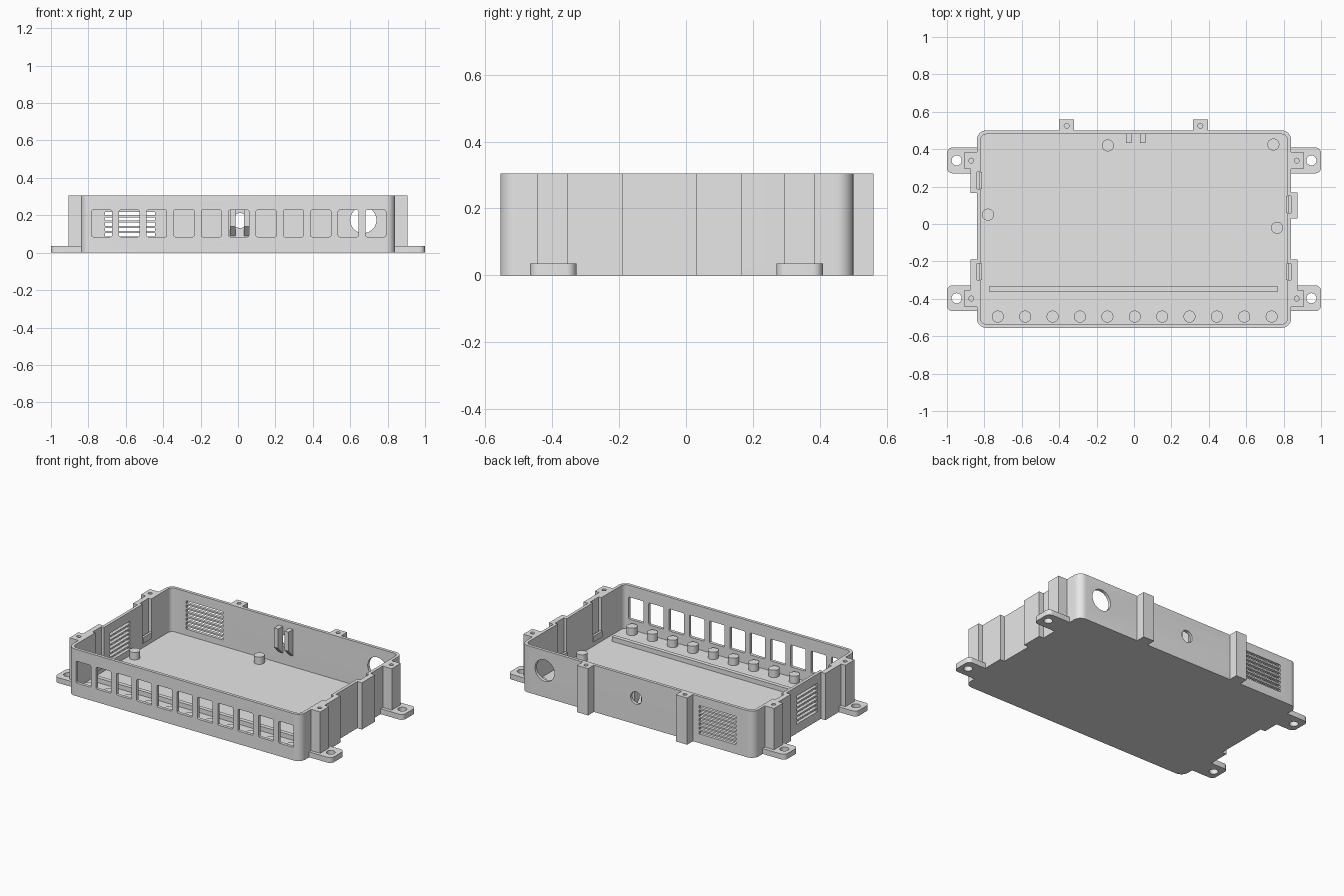
import bpy, bmesh, math
from mathutils import Matrix

if "Cube" in bpy.data.objects:
    bpy.data.objects.remove(bpy.data.objects["Cube"])

H, FLOOR = 0.305, 0.02
grey = bpy.data.materials.new("grey plastic")
grey.diffuse_color = (0.8, 0.8, 0.8, 1)
grey.use_nodes = True
grey.node_tree.nodes["Principled BSDF"].inputs["Base Color"].default_value = grey.diffuse_color


def make(name, bm):
    bmesh.ops.recalc_face_normals(bm, faces=bm.faces[:])
    me = bpy.data.meshes.new(name)
    bm.to_mesh(me)
    bm.free()
    me.materials.append(grey)
    ob = bpy.data.objects.new(name, me)
    bpy.context.collection.objects.link(ob)
    return ob


def prism(name, x0, x1, y0, y1, z0, z1, r=0.0, seg=8, along_y=False):
    """Box with rounded corners; along_y extrudes the x/z outline through y."""
    if along_y:
        a0, a1, b0, b1, c0, c1 = x0, x1, z0, z1, y0, y1
    else:
        a0, a1, b0, b1, c0, c1 = x0, x1, y0, y1, z0, z1
    pts = []
    for i, (cx, cy) in enumerate([(a1 - r, b1 - r), (a0 + r, b1 - r),
                                  (a0 + r, b0 + r), (a1 - r, b0 + r)]):
        n = seg if r else 0
        for k in range(n + 1):
            t = math.pi / 2 * (i + (k / n if n else 0))
            pts.append((cx + r * math.cos(t), cy + r * math.sin(t)))
    bm = bmesh.new()
    put = (lambda p, c: (p[0], c, p[1])) if along_y else (lambda p, c: (p[0], p[1], c))
    lo = [bm.verts.new(put(p, c0)) for p in pts]
    hi = [bm.verts.new(put(p, c1)) for p in pts]
    bm.faces.new(lo)
    bm.faces.new(hi)
    for i in range(len(pts)):
        j = (i + 1) % len(pts)
        bm.faces.new((lo[i], lo[j], hi[j], hi[i]))
    return make(name, bm)


def cylinder(name, x, y, z, r, depth, along_y=False, seg=32):
    """Cylinder centred on the given point."""
    m = Matrix.Translation((x, y, z))
    if along_y:
        m = m @ Matrix.Rotation(math.pi / 2, 4, 'X')
    bm = bmesh.new()
    bmesh.ops.create_cone(bm, cap_ends=True, segments=seg, radius1=r, radius2=r,
                          depth=depth, matrix=m)
    return make(name, bm)


def cut(ob, cutter):
    mod = ob.modifiers.new("cut", 'BOOLEAN')
    mod.operation, mod.solver, mod.object = 'DIFFERENCE', 'EXACT', cutter
    bpy.context.view_layer.objects.active = ob
    bpy.ops.object.modifier_apply(modifier=mod.name)
    bpy.data.objects.remove(cutter)


# open tray with rounded corners
tray = prism("tray", -0.84, 0.84, -0.555, 0.5, 0, H, 0.05)
cut(tray, prism("cavity", -0.82, 0.82, -0.535, 0.48, FLOOR, 0.5, 0.03))

# front windows, each with a peg behind
for i in range(11):
    x = -0.728 + 0.1464 * i
    cut(tray, prism("window", x - 0.054, x + 0.054, -0.6, -0.5, 0.085, 0.228, 0.008, 3, True))
    cylinder("front_peg", x, -0.495, 0.04, 0.032, 0.056)

# back round openings
cut(tray, cylinder("plug_hole", 0.67, 0.49, 0.175, 0.07, 0.1, True, 48))
cut(tray, cylinder("small_hole", 0.01, 0.49, 0.172, 0.04, 0.1, True))

# vent slots in back and left walls
for i in range(7):
    z = 0.06 + 0.028 * i
    cut(tray, prism("back_slot", -0.71, -0.445, 0.45, 0.55, z, z + 0.017))
    cut(tray, prism("left_slot", -0.9, -0.8, -0.155, 0.06, z, z + 0.017))

# side clip housings: recess in the wall, backing plate outside, catch inside
for s, y0, y1, n0, n1 in [(-1, 0.165, 0.295, 0.187, 0.277), (-1, -0.36, -0.19, -0.3, -0.21),
                          (1, 0.03, 0.168, 0.06, 0.15), (1, -0.36, -0.19, -0.3, -0.21)]:
    a, b = sorted((s * 0.8, s * 0.84))
    cut(tray, prism("recess", a, b, n0, n1, 0.05, 0.4))
    a, b = sorted((s * 0.84, s * 0.873))
    prism("clip_housing", a, b, y0, y1, 0, H)
    a, b = sorted((s * 0.813, s * 0.828))
    prism("clip_catch", a, b, n0, n1, 0.05, 0.09)

# corner screw posts and mounting ears
for s in (-1, 1):
    for ey, py0, py1 in [(0.34, 0.293, 0.385), (-0.397, -0.445, -0.352)]:
        a, b = sorted((s * 0.835, s * 0.905))
        post = prism("corner_post", a, b, py0, py1, 0, H)
        cut(post, cylinder("screw_hole", s * 0.87, (py0 + py1) / 2, H, 0.013, 0.2, seg=16))
        a, b = sorted((s * 0.835, s * 1.0))
        ear = prism("mounting_ear", a, b, ey - 0.069, ey + 0.069, 0, 0.035, 0.03)
        cut(ear, prism("ear_trim", *sorted((s * 0.8, s * 0.839)), ey - 0.1, ey + 0.1, -0.1, 0.1))
        # square inner end joining the wall
        prism("ear_root", *sorted((s * 0.835, s * 0.88)), ey - 0.069, ey + 0.069, 0, 0.035)
        cut(ear, cylinder("ear_hole", s * 0.948, ey, 0, 0.027, 0.2))

# back screw posts
for x in (-0.36, 0.355):
    post = prism("back_post", x - 0.04, x + 0.04, 0.495, 0.56, 0, H)
    cut(post, cylinder("screw_hole", x, 0.525, H, 0.013, 0.2, seg=16))

# floor rib and board pegs
prism("floor_rib", -0.775, 0.77, -0.362, -0.335, 0.015, 0.05)
for x, y in [(-0.14, 0.42), (0.745, 0.425), (-0.78, 0.05), (0.765, -0.02)]:
    cylinder("board_peg", x, y, 0.04, 0.032, 0.056)

# holder prongs on the back wall with sloped undersides
for x0 in (-0.043, 0.032):
    bm = bmesh.new()
    side = [(0.485, 0.085), (0.432, 0.14), (0.432, 0.265), (0.485, 0.265)]
    f = bm.faces.new([bm.verts.new((x0, y, z)) for y, z in side])
    ext = bmesh.ops.extrude_face_region(bm, geom=[f])["geom"]
    bmesh.ops.translate(bm, vec=(0.03, 0, 0),
                        verts=[v for v in ext if isinstance(v, bmesh.types.BMVert)])
    make("holder_prong", bm)

# smooth rounded surfaces, keep edges sharp
bpy.ops.object.select_all(action='SELECT')
bpy.context.view_layer.objects.active = tray
bpy.ops.object.shade_smooth_by_angle(angle=math.radians(30))
